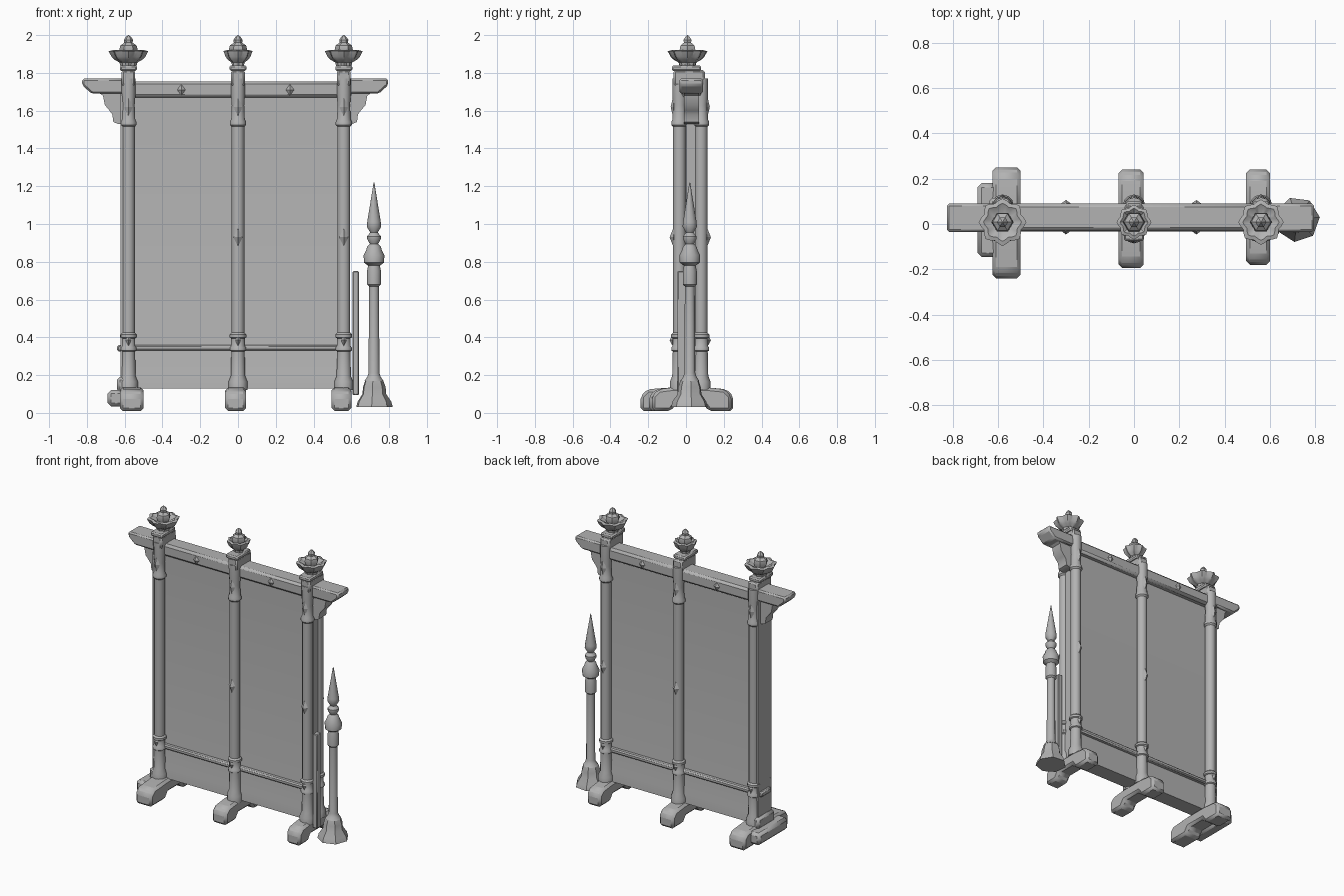
import bpy, bmesh, math
from mathutils import Matrix, Vector

if "Cube" in bpy.data.objects:
    bpy.data.objects.remove(bpy.data.objects["Cube"])


def material(name, value):
    m = bpy.data.materials.new(name)
    m.use_nodes = True
    m.diffuse_color = (value, value, value, 1)
    m.node_tree.nodes["Principled BSDF"].inputs["Base Color"].default_value = m.diffuse_color
    return m


grey = material("stone grey", 0.45)


def finish(name, bm, bevel=0, angle=35):
    bmesh.ops.recalc_face_normals(bm, faces=bm.faces)
    mesh = bpy.data.meshes.new(name)
    bm.to_mesh(mesh)
    bm.free()
    mesh.materials.append(grey)
    for p in mesh.polygons:
        p.use_smooth = True
    mesh.set_sharp_from_angle(angle=math.radians(angle))
    ob = bpy.data.objects.new(name, mesh)
    bpy.context.collection.objects.link(ob)
    if bevel:
        mod = ob.modifiers.new("Bevel", "BEVEL")
        mod.width = bevel
        mod.segments = 1
    return ob


def box(name, x, y, z, bevel=0):
    bm = bmesh.new()
    size = [b - a for a, b in (x, y, z)]
    mid = [(a + b) / 2 for a, b in (x, y, z)]
    bmesh.ops.create_cube(bm, size=1, matrix=Matrix.Translation(mid) @ Matrix.Diagonal((*size, 1)))
    return finish(name, bm, bevel)


def lathe(name, centre, profile, sides=12, petal=lambda a: 1.0, turn=0.0):
    """Revolve (radius, height) pairs; petal scales the radius by angle."""
    bm = bmesh.new()
    rings = []
    for r, z in profile:
        ring = []
        for i in range(sides):
            a = math.tau * i / sides + turn
            k = r * petal(a)
            ring.append(bm.verts.new((centre[0] + k * math.cos(a), centre[1] + k * math.sin(a), z)))
        rings.append(ring)
    for low, high in zip(rings, rings[1:]):
        for i in range(sides):
            j = (i + 1) % sides
            bm.faces.new((low[i], low[j], high[j], high[i]))
    bm.faces.new(rings[0])
    bm.faces.new(rings[-1])
    return finish(name, bm)


def extrude(name, outline, place, depth, bevel=0):
    """Sweep a 2D outline along a vector; place maps 2D to 3D."""
    bm = bmesh.new()
    face = bm.faces.new([bm.verts.new(place(u, v)) for u, v in outline])
    out = bmesh.ops.extrude_face_region(bm, geom=[face])
    verts = [g for g in out["geom"] if isinstance(g, bmesh.types.BMVert)]
    bmesh.ops.translate(bm, verts=verts, vec=Vector(depth))
    return finish(name, bm, bevel)


def stud(name, x, y, z, w=0.025, d=0.02, h=0.05):
    bm = bmesh.new()
    bmesh.ops.create_icosphere(bm, subdivisions=1, radius=1)
    bmesh.ops.delete(bm, geom=bm.verts[:], context="VERTS")
    pts = [bm.verts.new(p) for p in ((x + w, y, z), (x, y, z + h), (x - w, y, z), (x, y, z - h))]
    tips = [bm.verts.new((x, y + s * d, z)) for s in (-1, 1)]
    for t in tips:
        for i in range(4):
            bm.faces.new((pts[i], pts[(i + 1) % 4], t))
    return finish(name, bm, angle=10)


# Panel with a flared skirt, lower rails and top beam
extrude("panel", [(0.0, 1.69), (0.0, 0.33), (-0.025, 0.2), (-0.03, 0.13),
                  (0.08, 0.13), (0.075, 0.2), (0.05, 0.33), (0.05, 1.69)],
        lambda y, z: (-0.6, y, z), (1.18, 0, 0))
for side, y in (("front", -0.015), ("back", 0.065)):
    box(side + "_rail", (-0.62, 0.59), (y - 0.018, y + 0.018), (0.33, 0.36), 0.008)
box("beam", (-0.62, 0.6), (-0.03, 0.09), (1.67, 1.755), 0.015)

# Beam ends with stepped brackets below
for side, s, inner, tip in (("left", 1, 0.58, 0.795), ("right", -1, 0.6, 0.825)):
    end = [(inner, 1.77), (tip, 1.77), (tip, 1.735), (tip - 0.05, 1.69), (inner, 1.69)]
    extrude(side + "_beam_end", end, lambda u, z: (s * u, -0.035, z), (0, 0.125, 0), 0.01)
    w = tip - 0.11
    bracket = [(inner, 1.7), (w + 0.03, 1.7), (w, 1.68), (w - 0.01, 1.63), (w - 0.035, 1.6),
               (w - 0.05, 1.58), (w - 0.055, 1.54), (w - 0.08, 1.53), (inner, 1.53)]
    extrude(side + "_bracket", bracket, lambda u, z: (s * u, -0.01, z), (0, 0.08, 0))

# Posts: front and back shafts, collar, flower finial and foot
shaft = [(0.05, 0.12), (0.05, 0.165), (0.038, 0.195), (0.035, 0.325), (0.043, 0.33),
         (0.043, 0.345), (0.036, 0.355), (0.036, 0.395), (0.044, 0.4), (0.044, 0.415),
         (0.034, 0.425), (0.034, 1.515), (0.043, 1.525), (0.043, 1.54), (0.036, 1.555),
         (0.033, 1.63), (0.037, 1.68), (0.037, 1.77)]
flower = [(0.4, 1.835), (0.45, 1.855), (0.7, 1.87), (0.85, 1.885), (1.0, 1.915),
          (0.8, 1.92), (0.45, 1.9)]
bud = [(0.035, 1.89), (0.048, 1.925), (0.043, 1.945), (0.022, 1.96), (0.024, 1.975),
       (0.014, 1.99), (0.002, 2.0)]

posts = (("right", -0.58, (-0.625, -0.5), (-0.24, 0.25), 0.105),
         ("middle", 0.0, (-0.068, 0.043), (-0.195, 0.24), 0.077),
         ("left", 0.56, (0.495, 0.6), (-0.18, 0.24), 0.1))
for name, x, fx, fy, spread in posts:
    for side, y, out in (("front", -0.035, -1), ("back", 0.08, 1)):
        lathe(f"{name}_{side}_post", (x, y), shaft)
        stud(f"{name}_{side}_low_stud", x, y + out * 0.036, 0.385, 0.016, 0.016, 0.03)
        stud(f"{name}_{side}_top_stud", x, y + out * 0.03, 1.62, 0.022, 0.016, 0.07)
        if x > -0.1:
            stud(f"{name}_{side}_mid_stud", x, y + out * 0.032, 0.93)
    box(name + "_neck", (x - 0.036, x + 0.036), (-0.065, 0.1), (1.73, 1.815), 0.01)
    box(name + "_collar", (x - 0.045, x + 0.045), (-0.075, 0.08), (1.81, 1.84), 0.008)
    lathe(name + "_flower", (x, 0.008), [(r * spread, z) for r, z in flower], 32,
          lambda a: 0.92 + 0.08 * math.cos(8 * a))
    lathe(name + "_bud", (x, 0.008), bud, 6)
    a, b = fy
    foot = [(a, 0.01), (a, 0.09), (a + 0.035, 0.125), (-0.07, 0.135), (0.11, 0.135),
            (b - 0.035, 0.125), (b, 0.09), (b, 0.01), (0.12, 0.01), (0.09, 0.05),
            (-0.05, 0.05), (-0.08, 0.01)]
    extrude(name + "_foot", foot, lambda y, z: (fx[0], y, z), (fx[1] - fx[0], 0, 0), 0.016)

# Closed end wall with its own base block
box("end_wall", (-0.622, -0.58), (-0.05, 0.095), (0.12, 1.69))
box("end_plinth", (-0.64, -0.57), (-0.07, 0.115), (0.11, 0.19), 0.015)
box("end_foot", (-0.69, -0.6), (-0.145, 0.18), (0.035, 0.12), 0.018)
box("end_rail", (-0.64, -0.6), (-0.03, 0.08), (0.325, 0.36), 0.008)

# Slat standing beside the open end
box("side_slat", (0.607, 0.64), (-0.045, 0.0), (0.095, 0.75), 0.004)

# Free-standing spear
spear = [(0.1, 0.03), (0.092, 0.06), (0.065, 0.1), (0.062, 0.135), (0.05, 0.17),
         (0.036, 0.19), (0.029, 0.21), (0.026, 0.67), (0.037, 0.68), (0.037, 0.75),
         (0.031, 0.78), (0.053, 0.795), (0.055, 0.835), (0.042, 0.86), (0.036, 0.88),
         (0.022, 0.895), (0.036, 0.92), (0.036, 0.935), (0.02, 0.955), (0.038, 0.985),
         (0.036, 1.01), (0.002, 1.22)]
lathe("spear", (0.72, 0.02), spear[4:], 12)
lathe("spear_base", (0.72, 0.02), spear[:5], 7, turn=0.1)

# Diamond studs on the beam
for i, x in enumerate((-0.3, 0.275)):
    for side, y in (("front", -0.03), ("back", 0.09)):
        stud(f"beam_{side}_stud_{i + 1}", x, y, 1.71, 0.022, 0.016, 0.03)
